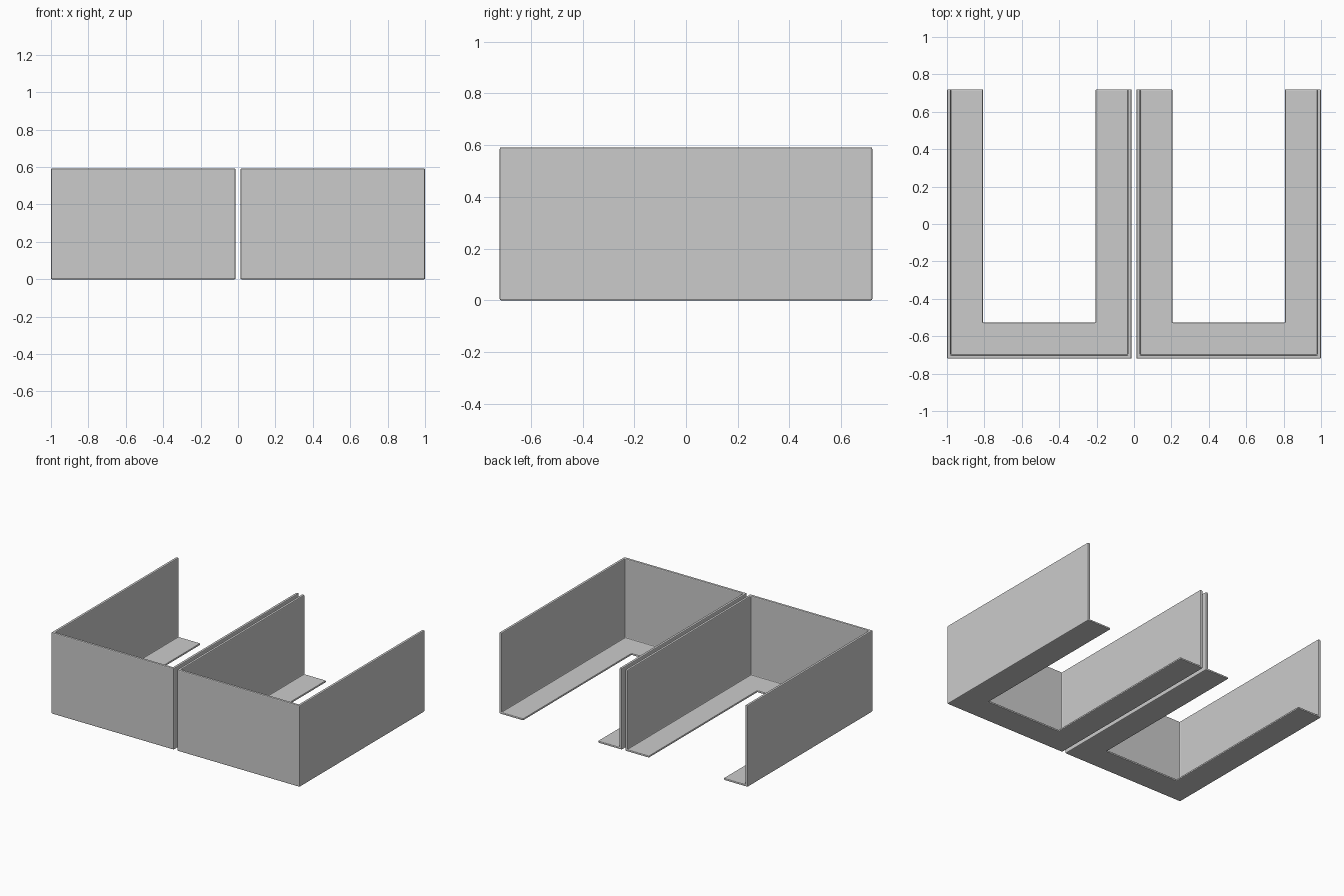
import bpy
import bmesh

if "Cube" in bpy.data.objects:
    bpy.data.objects.remove(bpy.data.objects["Cube"])

WIDTH, DEPTH, HEIGHT = 0.987, 1.44, 0.592
WALL, FLOOR, FLANGE = 0.02, 0.015, 0.193

grey = bpy.data.materials.new("light grey")
grey.diffuse_color = (0.6, 0.6, 0.6, 1)
grey.use_nodes = True
grey.node_tree.nodes["Principled BSDF"].inputs["Base Color"].default_value = grey.diffuse_color

# L-shaped section: inward offset and height
SECTION = [(0, 0), (FLANGE, 0), (FLANGE, FLOOR), (WALL, FLOOR), (WALL, HEIGHT), (0, HEIGHT)]


def open_tray(name, cx):
    """Sweep the L section along a U path that is open at the back."""
    hw, hd = WIDTH / 2, DEPTH / 2
    # Path points: position, then inward direction of the offset
    path = [(-hw, hd, 1, 0), (-hw, -hd, 1, 1), (hw, -hd, -1, 1), (hw, hd, -1, 0)]
    bm = bmesh.new()
    rings = [[bm.verts.new((cx + x + dx * d, y + dy * d, z)) for d, z in SECTION]
             for x, y, dx, dy in path]
    n = len(SECTION)
    for a, b in zip(rings, rings[1:]):
        for i in range(n):
            j = (i + 1) % n
            bm.faces.new((a[i], a[j], b[j], b[i]))
    bm.faces.new(rings[0])
    bm.faces.new(rings[-1][::-1])
    bmesh.ops.recalc_face_normals(bm, faces=bm.faces)
    mesh = bpy.data.meshes.new(name)
    bm.to_mesh(mesh)
    bm.free()
    mesh.materials.append(grey)
    obj = bpy.data.objects.new(name, mesh)
    bpy.context.collection.objects.link(obj)
    # Softened edges, including the inside corners
    bevel = obj.modifiers.new("soft edges", 'BEVEL')
    bevel.width = 0.006
    bevel.segments = 2
    bevel.limit_method = 'ANGLE'


# Two identical trays side by side
for label, side in (("left_tray", -1), ("right_tray", 1)):
    open_tray(label, side * (1 - WIDTH / 2))
